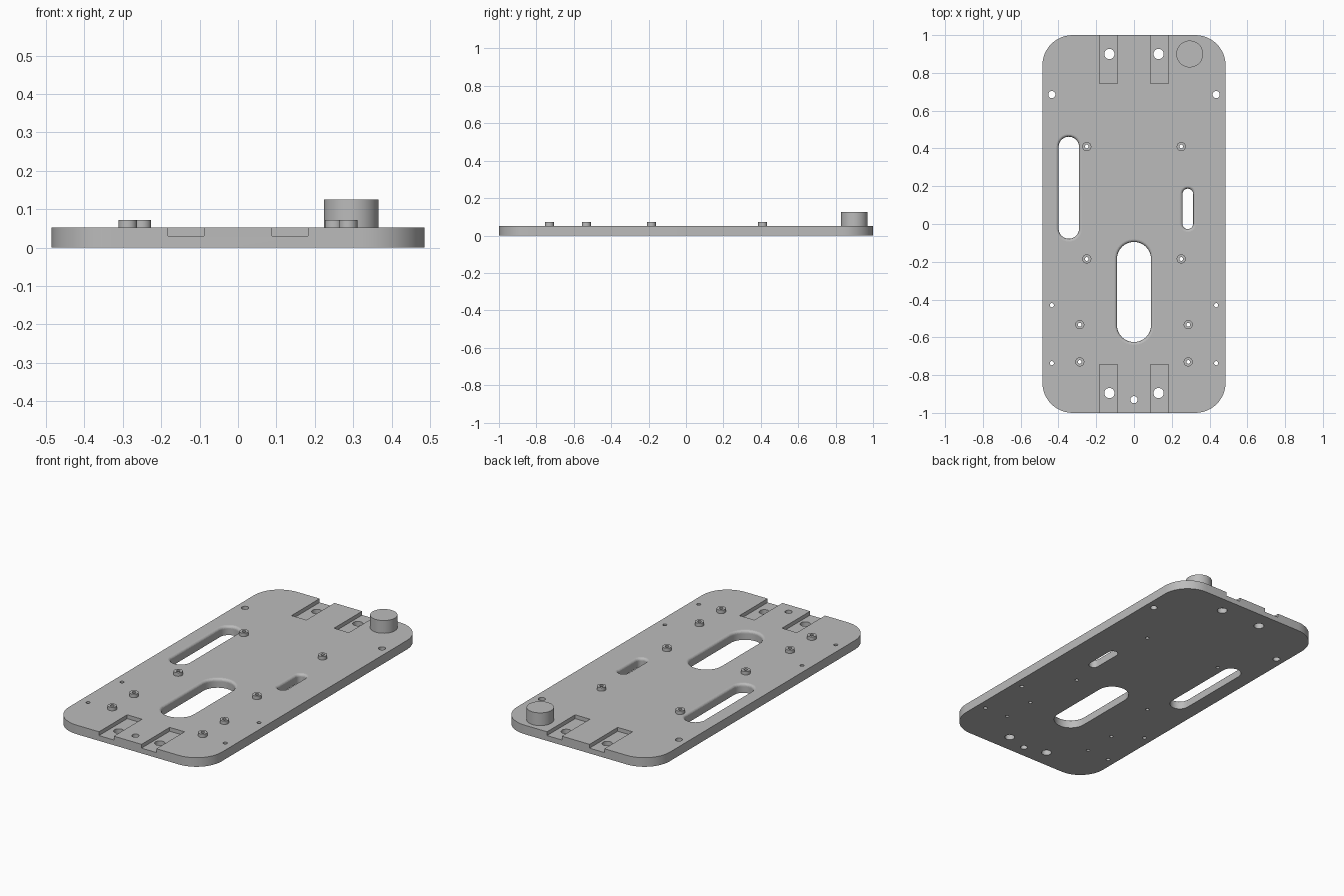
import bpy, bmesh
from math import sin, cos, pi, radians

cube = bpy.data.objects.get("Cube")
if cube:
    bpy.data.objects.remove(cube, do_unlink=True)

T = 0.052          # plate thickness
OVER = 0.1         # how far cutters reach past the plate

grey = bpy.data.materials.new("satin grey")
grey.use_nodes = True
grey.diffuse_color = (0.5, 0.5, 0.5, 1)
grey.node_tree.nodes["Principled BSDF"].inputs["Base Color"].default_value = (0.5, 0.5, 0.5, 1)


def outline(cx, cy, hx, hy, r, n=12):
    """Rounded rectangle; a circle or slot when the half sizes equal r."""
    pts = []
    for q, (sx, sy) in enumerate([(1, 1), (-1, 1), (-1, -1), (1, -1)]):
        for i in range(n + 1):
            a = (q + i / n) * pi / 2
            p = (cx + sx * (hx - r) + r * cos(a), cy + sy * (hy - r) + r * sin(a))
            if not pts or abs(p[0] - pts[-1][0]) + abs(p[1] - pts[-1][1]) > 1e-5:
                pts.append(p)
    if abs(pts[0][0] - pts[-1][0]) + abs(pts[0][1] - pts[-1][1]) < 1e-5:
        pts.pop()
    return pts


def loft(bm, rings, bottom=True, top=True):
    """Skin a stack of (outline, z) rings."""
    loops = [[bm.verts.new((x, y, z)) for x, y in pts] for pts, z in rings]
    for a, b in zip(loops, loops[1:]):
        for i in range(len(a)):
            j = (i + 1) % len(a)
            bm.faces.new((a[i], a[j], b[j], b[i]))
    if bottom:
        bm.faces.new(loops[0][::-1])
    if top:
        bm.faces.new(loops[-1])


def circle(x, y, r):
    return outline(x, y, r, r, r)


def make(name, bm):
    mesh = bpy.data.meshes.new(name)
    bm.to_mesh(mesh)
    bm.free()
    mesh.materials.append(grey)
    obj = bpy.data.objects.new(name, mesh)
    bpy.context.collection.objects.link(obj)
    return obj


def activate(obj):
    bpy.ops.object.select_all(action='DESELECT')
    obj.select_set(True)
    bpy.context.view_layer.objects.active = obj


def cut(target, bm):
    cutter = make("cutter", bm)
    cutter.hide_render = True
    mod = target.modifiers.new("cut", 'BOOLEAN')
    mod.operation, mod.solver, mod.object = 'DIFFERENCE', 'EXACT', cutter
    activate(target)
    bpy.ops.object.modifier_apply(modifier=mod.name)
    bpy.data.objects.remove(cutter, do_unlink=True)


# Base plate with rounded corners
bm = bmesh.new()
shape = outline(0, 0, 0.485, 1, 0.16)
loft(bm, [(shape, 0), (shape, T)])
plate = make("base_plate", bm)

# Shallow channels at both ends
bm = bmesh.new()
for sx in (-1, 1):
    for sy in (-1, 1):
        x, y = sx * 0.135, sy * 0.92
        box = [(x - 0.047, y - 0.175), (x + 0.047, y - 0.175),
               (x + 0.047, y + 0.175), (x - 0.047, y + 0.175)]
        loft(bm, [(box, 0.03), (box, OVER)])
cut(plate, bm)

# Slots with a rounded upper edge
bm = bmesh.new()
FILLET, STEPS = 0.015, 5
for x, y, r, half in [(-0.345, 0.192, 0.054, 0.27), (0.285, 0.08, 0.028, 0.107),
                      (0, -0.36, 0.09, 0.265)]:
    rings = [(outline(x, y, r, half, r), -OVER)]
    for i in range(STEPS + 1):
        a = i / STEPS * pi / 2
        g = FILLET * (1 - cos(a))
        rings.append((outline(x, y, r + g, half + g, r + g), T - FILLET + FILLET * sin(a)))
    rings.append((rings[-1][0], OVER))
    loft(bm, rings)
cut(plate, bm)

# Through holes, mirrored left and right
POSTS = [(0.25, 0.41), (0.25, -0.185), (0.287, -0.533), (0.287, -0.73)]
HOLE = 0.01
holes = [(0.13, 0.9, 0.027), (0.13, -0.895, 0.027), (0.435, 0.685, 0.019),
         (0.435, -0.43, 0.011), (0.435, -0.737, 0.011)]
holes += [(x, y, HOLE) for x, y in POSTS]
bm = bmesh.new()
for x, y, r in [(s * x, y, r) for x, y, r in holes for s in (-1, 1)] + [(0, -0.93, 0.019)]:
    loft(bm, [(circle(x, y, r), -OVER), (circle(x, y, r), OVER)])
cut(plate, bm)

# Tubular standoffs
bm = bmesh.new()
for x, y in POSTS:
    for s in (-1, 1):
        outer, inner = circle(s * x, y, 0.024), circle(s * x, y, HOLE)
        loft(bm, [(outer, T), (outer, 0.072), (inner, 0.072), (inner, T)], False, False)
standoffs = make("standoffs", bm)

# Round knob in the back left corner
bm = bmesh.new()
disc = circle(0.295, 0.9, 0.071)
loft(bm, [(disc, T), (disc, 0.125)])
knob = make("corner_knob", bm)

for obj in (plate, standoffs, knob):
    activate(obj)
    bpy.ops.object.shade_smooth_by_angle(angle=radians(8.5))
